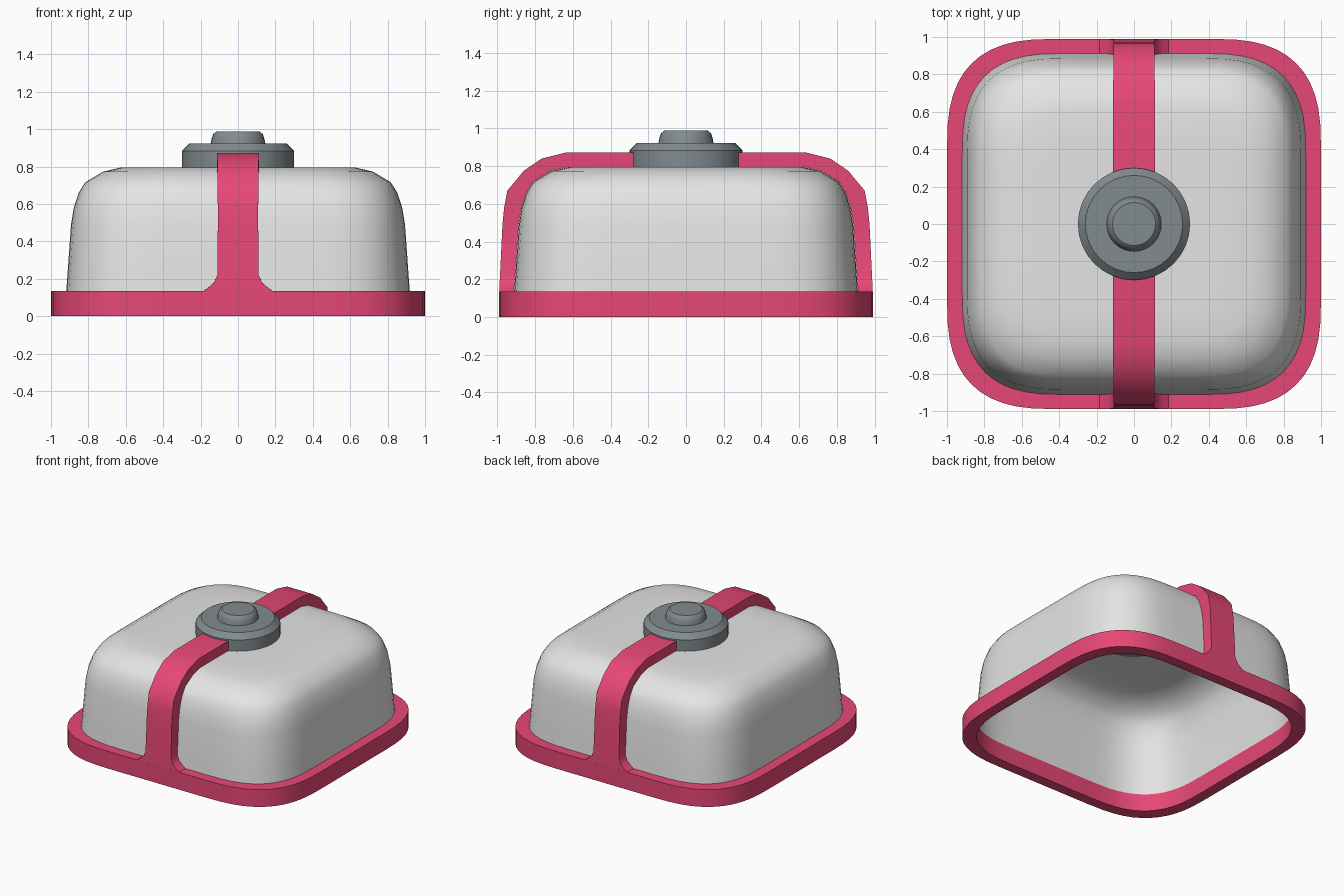
import bpy, bmesh, math

if "Cube" in bpy.data.objects:
    bpy.data.objects.remove(bpy.data.objects["Cube"], do_unlink=True)


def material(name, rgb):
    linear = [(c / 255) ** 2.2 for c in rgb] + [1]
    mat = bpy.data.materials.new(name)
    mat.use_nodes = True
    mat.diffuse_color = linear
    mat.node_tree.nodes["Principled BSDF"].inputs["Base Color"].default_value = linear
    return mat


pink = material("raspberry pink", (230, 73, 117))
white = material("light grey", (228, 228, 228))
grey = material("slate grey", (129, 138, 142))


def soft_square(hx, hy, z, steps=12):
    """Counter-clockwise square outline with gradually tightening corners."""
    pts = []
    r = 0.6 * hx
    power = 2 / 2.8
    for k, (sx, sy) in enumerate([(1, 1), (-1, 1), (-1, -1), (1, -1)]):
        for i in range(steps + 1):
            a = math.pi / 2 * (k + i / steps)
            pts.append((sx * (hx - r + r * abs(math.cos(a)) ** power),
                        sy * (hy - r + r * abs(math.sin(a)) ** power), z))
    return pts


def circle(r, z, n=32):
    return [(r * math.cos(math.tau * i / n), r * math.sin(math.tau * i / n), z)
            for i in range(n)]


def loft(name, rings, mat, cap_start=False, cap_end=False, loop=False, angle=35):
    """Skin closed rings in order into one smooth-shaded object."""
    bm = bmesh.new()
    rows = [[bm.verts.new(p) for p in ring] for ring in rings]
    pairs = list(zip(rows, rows[1:]))
    if loop:
        pairs.append((rows[-1], rows[0]))
    for a, b in pairs:
        n = len(a)
        for i in range(n):
            j = (i + 1) % n
            bm.faces.new((a[i], a[j], b[j], b[i]))
    if cap_start:
        bm.faces.new(rows[0][::-1])
    if cap_end:
        bm.faces.new(rows[-1])
    bmesh.ops.recalc_face_normals(bm, faces=bm.faces)
    mesh = bpy.data.meshes.new(name)
    bm.to_mesh(mesh)
    bm.free()
    mesh.materials.append(mat)
    obj = bpy.data.objects.new(name, mesh)
    bpy.context.collection.objects.link(obj)
    bpy.ops.object.select_all(action="DESELECT")
    obj.select_set(True)
    bpy.context.view_layer.objects.active = obj
    bpy.ops.object.shade_smooth_by_angle(angle=math.radians(angle))


# Base rim: hollow soft-square frame
RIM_Z = 0.135
loft("base_rim", [soft_square(1, 0.99, 0), soft_square(1, 0.99, RIM_Z),
                  soft_square(0.916, 0.908, RIM_Z), soft_square(0.916, 0.908, 0)],
     pink, loop=True)

# Dome: open underneath, half-depth and height of each ring
dome_profile = [(0.912, 0.13), (0.91, 0.155), (0.908, 0.18), (0.905, 0.22),
                (0.886, 0.49), (0.871, 0.58), (0.845, 0.66), (0.81, 0.716),
                (0.715, 0.773), (0.62, 0.795)]
rings = [soft_square(h + 0.007, h, z) for h, z in dome_profile]
rings.append(soft_square(0.45, 0.45, 0.795))
loft("dome", rings, white, cap_end=True, angle=50)

# Strap: outer edge (y, z) and half-width beside each dome ring
strap_outer = [(0.99, 0.13, 0.19), (0.989, 0.155, 0.155), (0.988, 0.18, 0.128),
               (0.986, 0.22, 0.11), (0.973, 0.49, 0.108), (0.964, 0.58, 0.108),
               (0.947, 0.67, 0.109), (0.86, 0.775, 0.11), (0.765, 0.84, 0.111),
               (0.636, 0.872, 0.111)]
sections = [(h + 0.001, z + 0.001, *outer)
            for (h, z), outer in zip(dome_profile, strap_outer)]
sections.append((0.2, 0.796, 0.2, 0.872, 0.111))
for name, side in (("front_strap", -1), ("back_strap", 1)):
    loft(name, [[(-w, side * iy, iz), (w, side * iy, iz),
                 (w, side * oy, oz), (-w, side * oy, oz)]
                for iy, iz, oy, oz, w in sections], pink, cap_end=True, angle=40)

# Round cap with a bevelled edge, and the knob on top
loft("cap_disc", [circle(0.3, 0.79), circle(0.3, 0.883), circle(0.26, 0.923)],
     grey, cap_start=True, cap_end=True)
loft("cap_knob", [circle(0.147, 0.92), circle(0.14, 0.952), circle(0.132, 0.974),
                  circle(0.115, 0.988)],
     grey, cap_start=True, cap_end=True)
